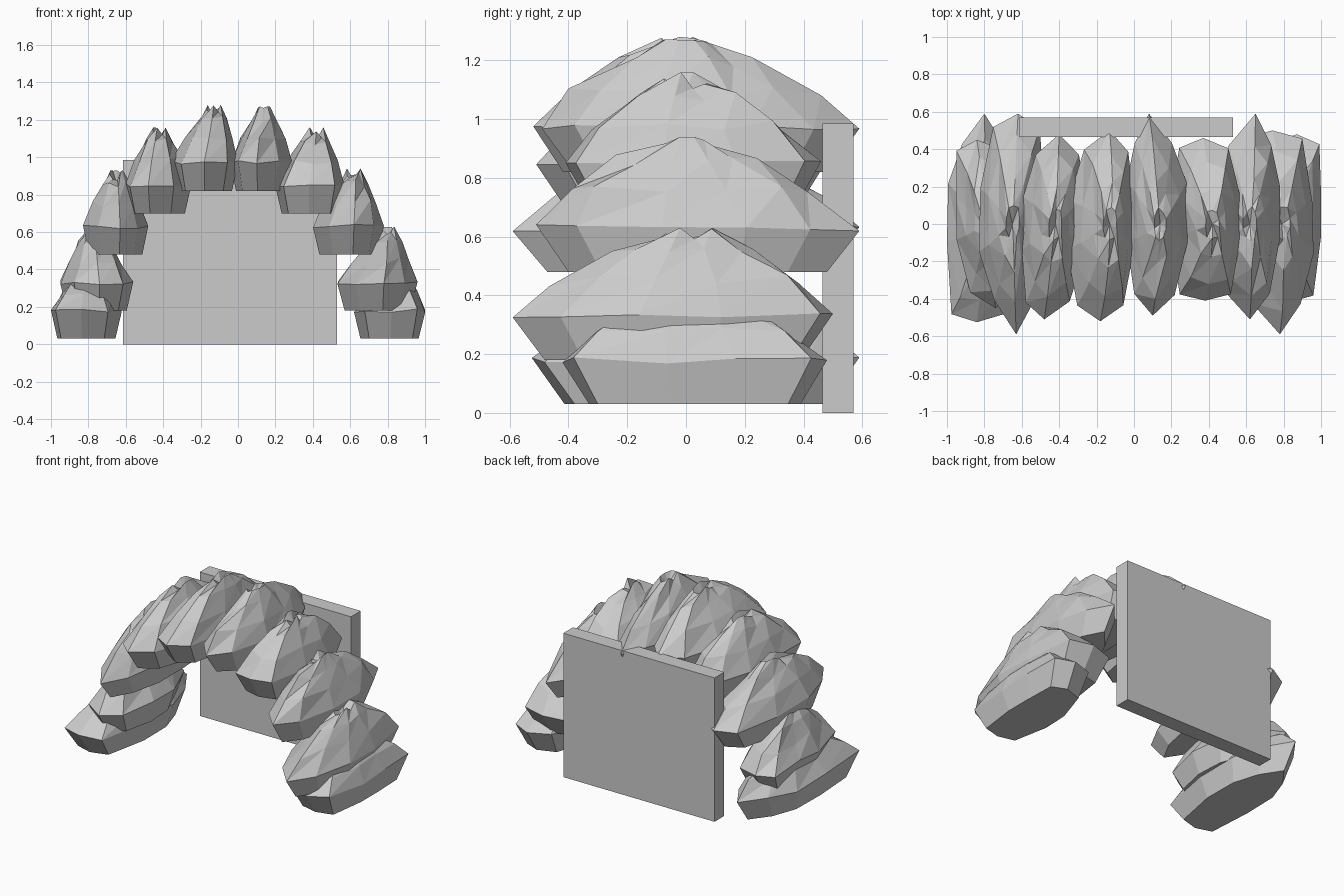
import bpy, bmesh, random

if "Cube" in bpy.data.objects:
    bpy.data.objects.remove(bpy.data.objects["Cube"])

random.seed(4)
stone = bpy.data.materials.new("stone grey")
stone.diffuse_color = (0.6, 0.6, 0.6, 1)
stone.use_nodes = True
stone.node_tree.nodes["Principled BSDF"].inputs["Base Color"].default_value = stone.diffuse_color


def finish(name, bm):
    bmesh.ops.recalc_face_normals(bm, faces=bm.faces)
    me = bpy.data.meshes.new(name)
    bm.to_mesh(me)
    bm.free()
    me.materials.append(stone)
    ob = bpy.data.objects.new(name, me)
    bpy.context.collection.objects.link(ob)
    return ob


def outline(x0, x1, front, back, sf, sb):
    """Ten-sided plan of a rock; sf / sb = bluntness of front and back ends."""
    cx, hw = (x0 + x1) / 2, (x1 - x0) / 2
    cy, hl = (front[1] + back[1]) / 2, (back[1] - front[1]) / 2
    rows = [(-0.7 - 0.22 * sf, 0.6 + 0.14 * sf), (-0.22, 1.0),
            (0.3, 0.97), (0.7 + 0.22 * sb, 0.6 + 0.14 * sb)]

    def side(s):
        pts = []
        for t, w in rows:
            tip = front[0] if t < 0 else back[0]
            spine = cx * (1 - t * t) + tip * t * t
            x = spine + s * hw * w
            y = cy + hl * (t + random.uniform(-0.05, 0.05) * (1 - abs(t)))
            pts.append((min(max(x, x0), x1), y))
        return pts

    return [front] + side(1) + [back] + side(-1)[::-1]


def rock(name, z, x0, x1, front, back, peak, sf=0, sb=0, h=0.46):
    plan = outline(x0, x1, front, back, sf, sb)
    cx, cy = (x0 + x1) / 2, (front[1] + back[1]) / 2
    bm = bmesh.new()
    # (height, x scale, y scale, lean to the peak, height jitter)
    levels = [(0, 0.82, 0.8, 0, 0), (0.15, 1, 1, 0, 0.012),
              (0.6 * h, 0.72, 0.76, 0.5, 0.02), (0.83 * h, 0.42, 0.42, 0.85, 0.02),
              (0.94 * h, 0.2, 0.17, 1, 0.03)]
    rings = []
    for dz, sx, sy, lean, jit in levels:
        ring = []
        ox = cx + (peak - cx) * lean
        for x, y in plan:
            k = random.uniform(0.93, 1.07) if lean else 1
            ring.append(bm.verts.new((ox + (x - cx) * sx * k, cy * (1 - lean) + (y - cy) * sy * k,
                                      z + dz + random.uniform(-jit, jit))))
        rings.append(ring)
    # jagged crown with a dip in the middle
    for i in (2, 7):
        rings[-1][i].co.z = z + h
    dip = bm.verts.new((peak, 0, z + 0.86 * h))
    bm.faces.new(rings[0][::-1])
    n = len(plan)
    for a, b in zip(rings, rings[1:]):
        for i in range(n):
            j = (i + 1) % n
            q = (a[i], a[j], b[j], b[i])
            if a is rings[0]:
                bm.faces.new(q)
            else:
                bm.faces.new((q[0], q[1], q[2]))
                bm.faces.new((q[0], q[2], q[3]))
    for i in range(n):
        bm.faces.new((rings[-1][i], rings[-1][(i + 1) % n], dip))
    return finish(name, bm)


# Arch of rocks, left to right
rock("rock_left_base", 0.03, -1.0, -0.62, (-0.84, -0.525), (-0.8, 0.59), -0.8, 1, 0, 0.42)
rock("rock_left_low", 0.18, -0.95, -0.56, (-0.74, -0.45), (-0.84, 0.45), -0.77, 0.5, 0.8, 0.43)
rock("rock_left_mid", 0.48, -0.83, -0.48, (-0.63, -0.59), (-0.62, 0.59), -0.65, 0, 0.8, 0.45)
rock("rock_left_high", 0.70, -0.60, -0.25, (-0.48, -0.51), (-0.4, 0.48), -0.42, 0.5, 0.4)
rock("rock_left_top", 0.82, -0.36, 0.0, (-0.18, -0.52), (-0.13, 0.5), -0.13, 0.6, 0.4)
rock("rock_right_top", 0.82, -0.04, 0.29, (0.1, -0.49), (0.08, 0.59), 0.14, 0.4, 0, 0.45)
rock("rock_right_high", 0.70, 0.20, 0.57, (0.38, -0.41), (0.37, 0.46), 0.42, 1, 0.8)
rock("rock_right_mid", 0.48, 0.40, 0.78, (0.62, -0.51), (0.65, 0.59), 0.62, 0.2, 0, 0.46)
rock("rock_right_low", 0.18, 0.53, 0.96, (0.78, -0.59), (0.74, 0.5), 0.79, 0, 1, 0.45)
rock("rock_right_base", 0.03, 0.62, 1.0, (0.82, -0.42), (0.87, 0.48), 0.82, 1, 0.8, 0.4)

# Flat slab closing the back of the arch
bm = bmesh.new()
bmesh.ops.create_cube(bm, size=1)
for v in bm.verts:
    v.co.x = -0.043 + v.co.x * 1.145
    v.co.y = 0.518 + v.co.y * 0.105
    v.co.z = 0.4925 + v.co.z * 0.985
finish("back_slab", bm)
